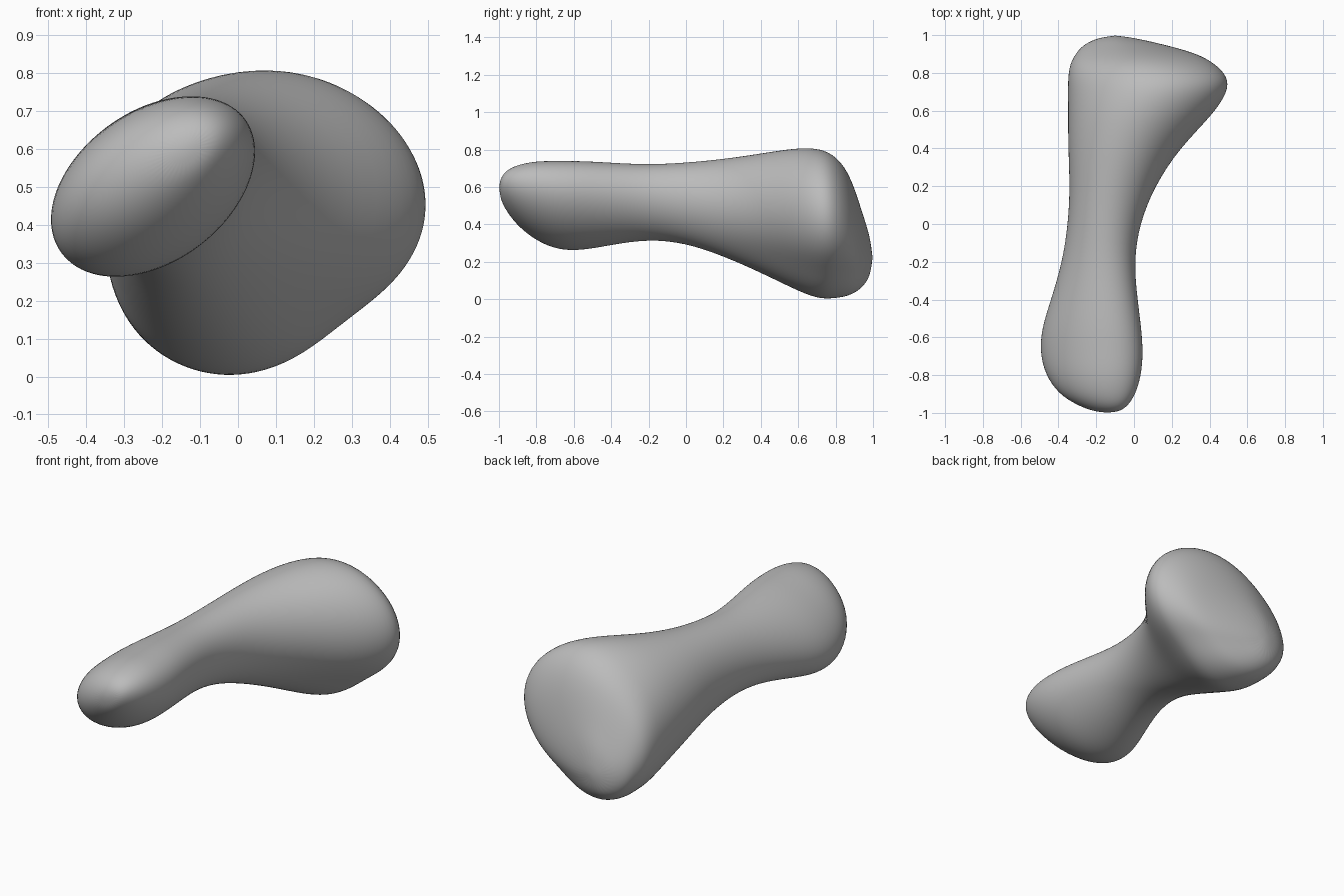
import bpy
import math

# Remove the default cube only
default_cube = bpy.data.objects.get("Cube")
if default_cube:
    bpy.data.objects.remove(default_cube, do_unlink=True)

SIDES = 32

# Sections along the shaft: y, x min, x max, z min, z max
SECTIONS = [
    (-0.99, -0.22, -0.07, 0.53, 0.65),
    (-0.96, -0.3, -0.03, 0.47, 0.69),
    (-0.9, -0.4, 0.01, 0.39, 0.72),
    (-0.8, -0.47, 0.04, 0.31, 0.74),
    (-0.68, -0.5, 0.05, 0.26, 0.74),
    (-0.55, -0.49, 0.04, 0.26, 0.74),
    (-0.4, -0.44, 0.02, 0.29, 0.73),
    (-0.2, -0.38, 0.0, 0.32, 0.72),
    (0.0, -0.35, 0.03, 0.3, 0.73),
    (0.2, -0.34, 0.11, 0.23, 0.75),
    (0.4, -0.35, 0.24, 0.14, 0.78),
    (0.58, -0.35, 0.42, 0.05, 0.81),
    (0.7, -0.35, 0.5, 0.0, 0.81),
    (0.78, -0.35, 0.5, 0.0, 0.78),
    (0.85, -0.34, 0.43, 0.01, 0.71),
    (0.9, -0.31, 0.34, 0.03, 0.6),
    (0.94, -0.28, 0.2, 0.06, 0.47),
    (0.98, -0.21, 0.03, 0.11, 0.35),
]
FRONT_TIP = (-0.14, -1.0, 0.6)
BACK_TIP = (-0.1, 1.0, 0.22)


def fit(values, low, high):
    """Scale a list of values to run from low to high."""
    a, b = min(values), max(values)
    return [low + (v - a) / (b - a) * (high - low) for v in values]


def lobe(angle, degrees):
    """Soft bump around the given direction."""
    return math.exp(4 * (math.cos(angle - math.radians(degrees)) - 1))


def ramp(y, start, end):
    """Rise from 0 to 1 between two positions."""
    return min(max((y - start) / (end - start), 0), 1)


def section_ring(y, x_min, x_max, z_min, z_max):
    """Slanted oval that turns into an upright egg, flat at lower right."""
    slant = 0.39 * (1 - ramp(y, -0.6, 0.2))
    egg = ramp(y, 0.0, 0.65)
    cap = ramp(y, 0.55, 0.9)
    xs, zs = [], []
    for i in range(SIDES):
        t = math.tau * i / SIDES
        r = 1 + egg * (0.08 * lobe(t, 232) + 0.07 * lobe(t, 12) - 0.2 * lobe(t, 310))
        r -= cap * 0.14 * lobe(t, 130)
        xs.append(r * math.cos(t))
        zs.append(r * math.sin(t + slant))
    xs, zs = fit(xs, x_min, x_max), fit(zs, z_min, z_max)
    return [(x, y, z) for x, z in zip(xs, zs)]


# Bone: rings joined into one skin, closed by a fan at each end
verts = [p for section in SECTIONS for p in section_ring(*section)]
front, back = len(verts), len(verts) + 1
verts += [FRONT_TIP, BACK_TIP]
last = (len(SECTIONS) - 1) * SIDES
faces = []
for i in range(SIDES):
    j = (i + 1) % SIDES
    for base in range(0, last, SIDES):
        faces.append((base + i, base + SIDES + i, base + SIDES + j, base + j))
    faces.append((front, i, j))
    faces.append((back, last + j, last + i))

mesh = bpy.data.meshes.new("bone")
mesh.from_pydata(verts, [], faces)
mesh.update()
bone = bpy.data.objects.new("bone", mesh)
bpy.context.collection.objects.link(bone)

# Smooth skin
subdivision = bone.modifiers.new("smooth_skin", "SUBSURF")
subdivision.levels = 2
subdivision.render_levels = 2
mesh.polygons.foreach_set("use_smooth", [True] * len(mesh.polygons))

# Plain grey material
GREY = (0.5, 0.5, 0.5, 1)
grey = bpy.data.materials.new("plain_grey")
grey.use_nodes = True
grey.diffuse_color = GREY
grey.node_tree.nodes["Principled BSDF"].inputs["Base Color"].default_value = GREY
mesh.materials.append(grey)
